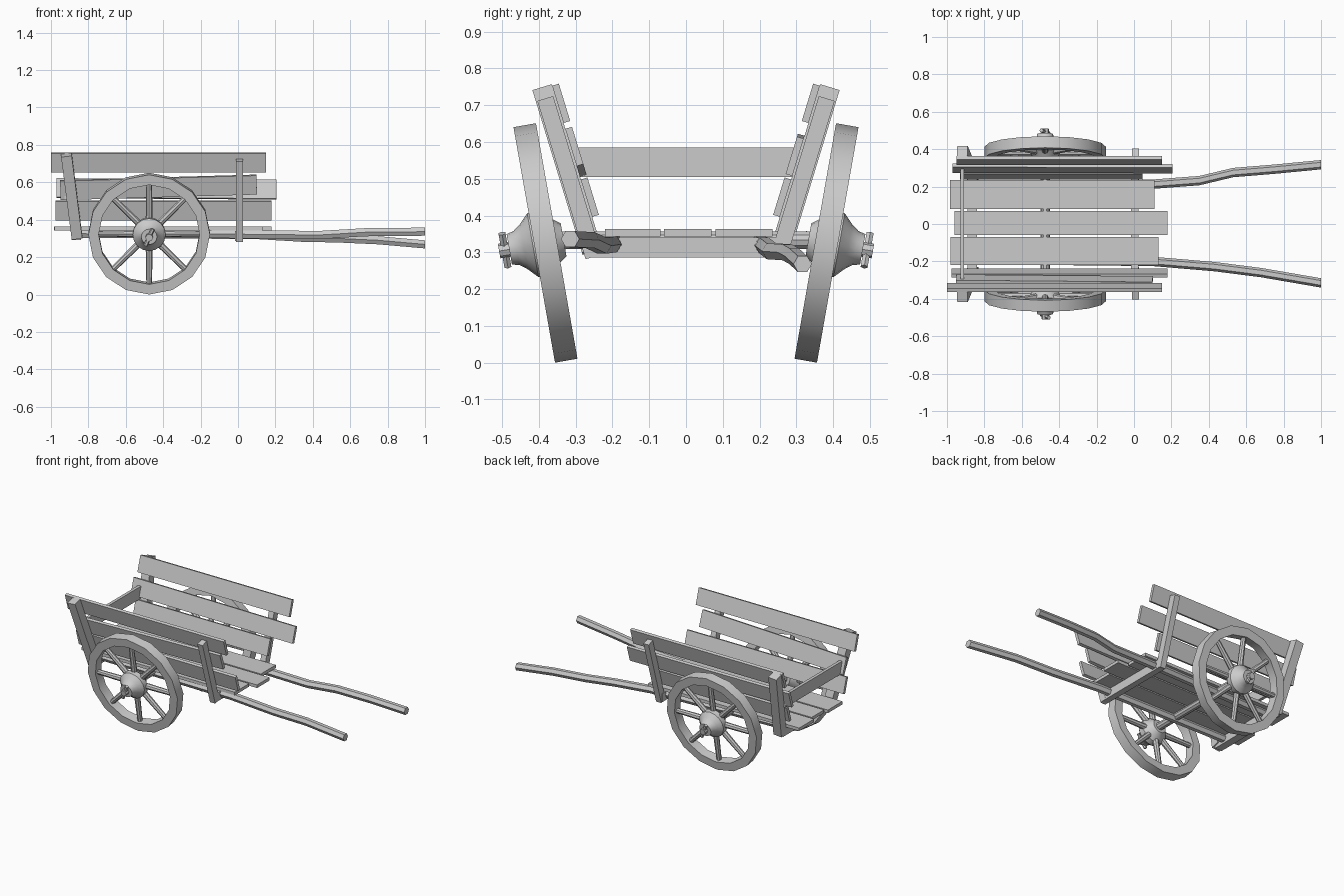
import bpy, bmesh, math
from mathutils import Matrix, Vector

if "Cube" in bpy.data.objects:
    bpy.data.objects.remove(bpy.data.objects["Cube"])

GREY = (0.6, 0.6, 0.6, 1)
wood = bpy.data.materials.new("plain grey wood")
wood.use_nodes = True
wood.diffuse_color = GREY
wood.node_tree.nodes["Principled BSDF"].inputs["Base Color"].default_value = GREY


def finish(name, bm, matrix=Matrix()):
    bm.transform(matrix)
    bmesh.ops.recalc_face_normals(bm, faces=bm.faces)
    mesh = bpy.data.meshes.new(name)
    bm.to_mesh(mesh)
    bm.free()
    mesh.materials.append(wood)
    ob = bpy.data.objects.new(name, mesh)
    bpy.context.collection.objects.link(ob)
    bpy.ops.object.select_all(action='DESELECT')
    ob.select_set(True)
    bpy.context.view_layer.objects.active = ob
    bpy.ops.object.shade_smooth_by_angle(angle=math.radians(30))
    return ob


def box(name, center, size, rot=Matrix()):
    bm = bmesh.new()
    bmesh.ops.create_cube(bm, size=1)
    return finish(name, bm, Matrix.Translation(center) @ rot @ Matrix.Diagonal((*size, 1)))


def lathe(name, profile, sides, matrix, closed=False):
    """Revolve (radius, height) points about local z."""
    bm = bmesh.new()
    rings = []
    for r, h in profile:
        angles = [2 * math.pi * k / sides for k in range(sides)]
        rings.append([bm.verts.new((r * math.cos(a), r * math.sin(a), h)) for a in angles])
    pairs = list(zip(rings, rings[1:]))
    if closed:
        pairs.append((rings[-1], rings[0]))
    else:
        bm.faces.new(rings[0])
        bm.faces.new(rings[-1])
    for a, b in pairs:
        for k in range(sides):
            j = (k + 1) % sides
            bm.faces.new((a[k], a[j], b[j], b[k]))
    return finish(name, bm, matrix)


def rod(name, a, b, r0, r1, sides, matrix=Matrix()):
    a, b = Vector(a), Vector(b)
    turn = (b - a).to_track_quat('Z', 'Y').to_matrix().to_4x4()
    return lathe(name, [(r0, 0), (r1, (b - a).length)], sides, matrix @ Matrix.Translation(a) @ turn)


def pole(name, points, radius, sides=6):
    """Bent pole with upright cross-sections along x."""
    bm = bmesh.new()
    rings = []
    for p in points:
        angles = [2 * math.pi * k / sides for k in range(sides)]
        rings.append([bm.verts.new((p[0], p[1] + radius * math.cos(a), p[2] + radius * math.sin(a)))
                      for a in angles])
    for a, b in zip(rings, rings[1:]):
        for k in range(sides):
            j = (k + 1) % sides
            bm.faces.new((a[k], a[j], b[j], b[k]))
    bm.faces.new(rings[0])
    bm.faces.new(rings[-1])
    return finish(name, bm)


# Floor planks: y from, y to, x from, x to
for i, (y0, y1, x0, x1) in enumerate([(-.22, -.07, -.98, .13), (-.06, .07, -.96, .18), (.08, .235, -.985, .11)]):
    box(f"floor_plank_{i + 1}", ((x0 + x1) / 2, (y0 + y1) / 2, .353), (x1 - x0, y1 - y0, .02))

# Cross beams under the floor, and the tailboard
box("front_cross_beam", (.005, 0, .313), (.04, .53, .055))
box("rear_cross_beam", (-.865, 0, .316), (.05, .53, .05))
box("tailboard", (-.918, 0, .545), (.02, .59, .08))

LEAN = math.atan(.305)
# Side boards per side: x from, x to, middle height, tilt in degrees
boards = {-1: [(-1, .15, .705, 0), (-.95, .10, .573, -1.7), (-.975, .18, .45, 0)],
          1: [(-.95, .15, .705, 0), (-.97, .205, .565, .4), (-.93, .045, .45, 0)]}
for s, side in ((-1, "right"), (1, "left")):
    lean = Matrix.Rotation(-s * LEAN, 4, 'X')
    for i, (x0, x1, z, tilt) in enumerate(boards[s]):
        y = s * (.354 - .305 * (.753 - z))
        box(f"{side}_side_board_{i + 1}", ((x0 + x1) / 2, y, z), (x1 - x0, .019, .106),
            lean @ Matrix.Rotation(math.radians(tilt), 4, 'Y'))
    # Leaning posts outside the boards
    box(f"{side}_front_post", (.007, s * .317, .503), (.038, .045, .45), lean)
    box(f"{side}_rear_post", (-.889, s * .323, .525), (.057, .055, .465),
        lean @ Matrix.Rotation(math.radians(-7), 4, 'Y'))

    # Dished wheel: local z points outwards along the hub
    t = math.radians(10)
    n = Vector((0, s * math.cos(t), -math.sin(t)))
    x = Vector((1, 0, 0))
    frame = Matrix((x, n.cross(x), n)).transposed().to_4x4()
    frame = Matrix.Translation((-.475, s * .382, .3255)) @ frame
    lathe(f"{side}_wheel_rim", [(.27, -.031), (.325, -.031), (.325, .031), (.27, .031)], 16, frame, True)
    lathe(f"{side}_wheel_hub", [(.045, -.05), (.06, -.03), (.088, .0), (.088, .035), (.062, .06),
                                (.047, .08), (.042, .1)], 16, frame)
    for k in range(8):
        a = k * math.pi / 4
        d = Vector((math.cos(a), math.sin(a), 0))
        rod(f"{side}_spoke_{k + 1}", d * .05, d * .285, .019, .015, 8, frame)
    rod(f"{side}_axle_end", (0, 0, -.06), (0, 0, .128), .022, .02, 8, frame)
    rod(f"{side}_axle_pin", (-.02, -.046, .112), (.02, .046, .112), .011, .011, 6, frame)

# Axle
rod("axle", (-.475, -.36, .333), (-.475, .36, .333), .025, .025, 10)

# Crooked pull poles
pole("right_pull_pole", [(-.85, -.19, .325), (.1, -.2, .322), (.43, -.228, .318), (.68, -.26, .333),
                         (1, -.315, .336)], .025)
pole("left_pull_pole", [(-.85, .19, .325), (.1, .213, .318), (.35, .232, .303), (.53, .275, .3),
                        (.75, .293, .29), (1, .317, .268)], .025)
